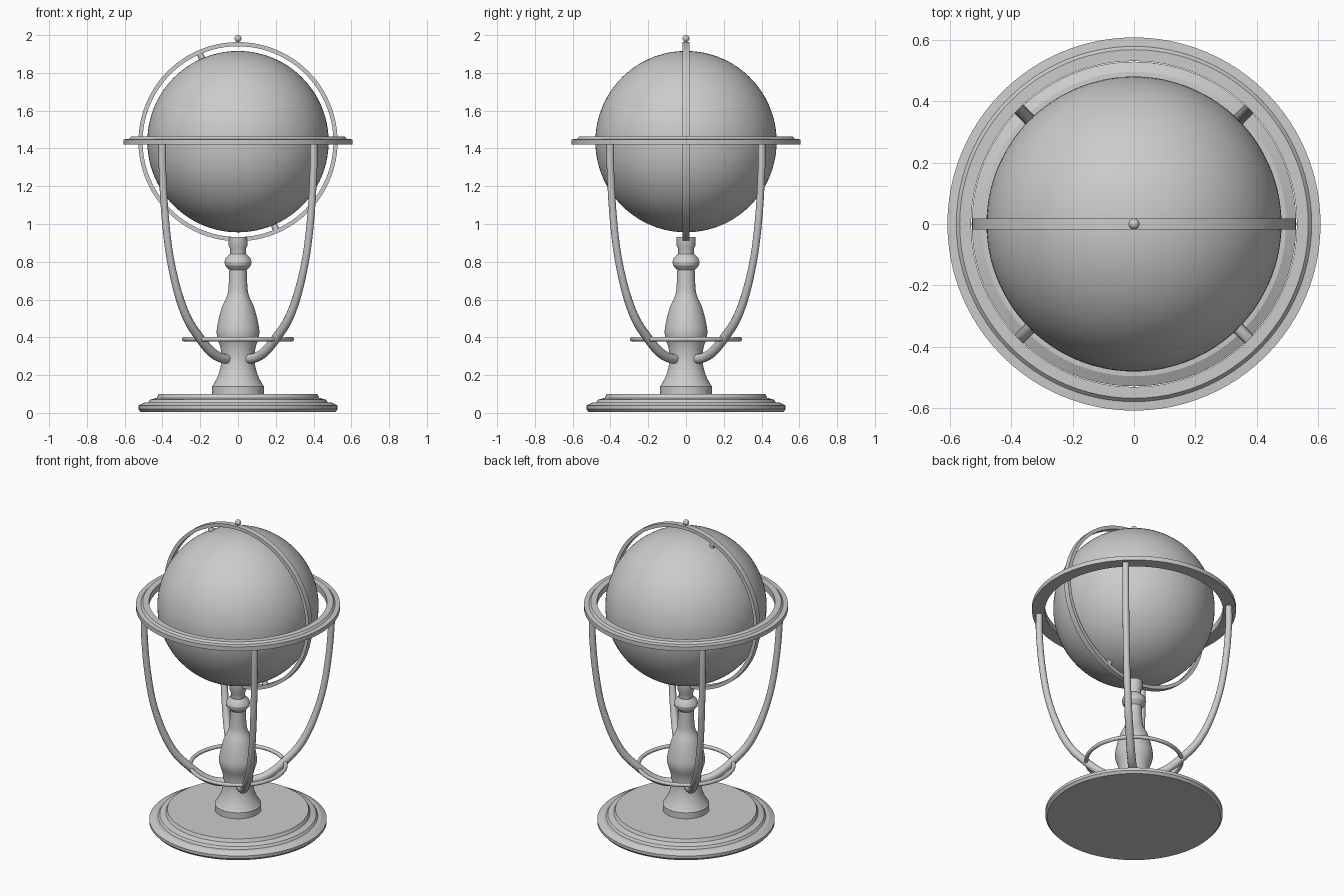
import bpy, math
from mathutils import Vector

old = bpy.data.objects.get("Cube")
if old:
    bpy.data.objects.remove(old, do_unlink=True)

grey = bpy.data.materials.new("plain grey")
grey.use_nodes = True
colour = (0.6, 0.6, 0.6, 1)
grey.diffuse_color = colour
grey.node_tree.nodes["Principled BSDF"].inputs["Base Color"].default_value = colour

CENTRE = 1.436  # height of the globe's middle


def finish(obj, name, angle=30):
    obj.name = name
    obj.data.materials.clear()
    obj.data.materials.append(grey)
    bpy.ops.object.select_all(action='DESELECT')
    obj.select_set(True)
    bpy.context.view_layer.objects.active = obj
    bpy.ops.object.shade_smooth_by_angle(angle=math.radians(angle))
    return obj


def lathe(name, profile, closed=False, sides=96, angle=30):
    """Spin (radius, height) points, listed bottom to top on the outside, about z."""
    verts, faces = [], []
    n = len(profile)
    for i in range(sides):
        a = math.tau * i / sides
        verts += [(r * math.cos(a), r * math.sin(a), z) for r, z in profile]
    for i in range(sides):
        p, q = i * n, (i + 1) % sides * n
        for k in range(n if closed else n - 1):
            m = (k + 1) % n
            faces.append((p + k, q + k, q + m, p + m))
    if not closed:
        faces.append([i * n for i in reversed(range(sides))])
        faces.append([i * n + n - 1 for i in range(sides)])
    mesh = bpy.data.meshes.new(name)
    mesh.from_pydata(verts, [], faces)
    obj = bpy.data.objects.new(name, mesh)
    bpy.context.collection.objects.link(obj)
    return finish(obj, name, angle)


def ball(name, radius, place, segments=24):
    bpy.ops.mesh.primitive_uv_sphere_add(
        radius=radius, location=place, segments=segments, ring_count=segments // 2)
    return finish(bpy.context.object, name)


def smooth_path(points, steps=8):
    """Catmull-Rom curve through the points."""
    p = [Vector(v) for v in points]
    p = [2 * p[0] - p[1]] + p + [2 * p[-1] - p[-2]]
    out = []
    for a, b, c, d in zip(p, p[1:], p[2:], p[3:]):
        for s in range(steps):
            t = s / steps
            out.append(0.5 * (2 * b + (c - a) * t + (2 * a - 5 * b + 4 * c - d) * t ** 2
                              + (3 * b - a - 3 * c + d) * t ** 3))
    return out + [p[-2]]


# stepped round base
lathe("base", [(0.515, 0.005), (0.528, 0.02), (0.528, 0.038), (0.495, 0.055),
               (0.475, 0.056), (0.465, 0.07), (0.43, 0.08), (0.42, 0.1)], angle=20)

# turned pedestal: foot, vase, neck, collar and socket
lathe("pedestal_foot", [(0.138, 0.095), (0.138, 0.14), (0.13, 0.15)])
vase = [(0.13, 0.15), (0.105, 0.2), (0.088, 0.27), (0.092, 0.34), (0.112, 0.41),
        (0.108, 0.47), (0.085, 0.56), (0.058, 0.62), (0.05, 0.67), (0.046, 0.76)]
lathe("pedestal_vase", [tuple(v) for v in smooth_path(vase, 4)])
lathe("pedestal_collar", [(0.046, 0.755), (0.068, 0.78), (0.072, 0.8),
                          (0.065, 0.82), (0.045, 0.84)])
lathe("pedestal_socket", [(0.042, 0.835), (0.042, 0.87), (0.05, 0.885), (0.05, 0.93)])

# brace ring joining the legs
bpy.ops.mesh.primitive_torus_add(major_radius=0.284, minor_radius=0.012,
                                 major_segments=96, minor_segments=16,
                                 location=(0, 0, 0.39))
finish(bpy.context.object, "brace_ring", 60)

# four bent legs on the diagonals
leg_shape = [(0.08, 0.285), (0.14, 0.295), (0.21, 0.33), (0.29, 0.4), (0.38, 0.5),
             (0.455, 0.65), (0.515, 0.85), (0.55, 1.08), (0.566, 1.3), (0.566, 1.425)]
for i, side in enumerate(("back_left", "back_right", "front_right", "front_left")):
    a = math.radians(45 + 90 * i)
    path = smooth_path([(r * math.cos(a), r * math.sin(a), z) for r, z in leg_shape], 6)
    curve = bpy.data.curves.new("leg", 'CURVE')
    curve.dimensions = '3D'
    curve.bevel_depth = 0.02
    curve.bevel_resolution = 4
    curve.use_fill_caps = True
    spline = curve.splines.new('POLY')
    spline.points.add(len(path) - 1)
    for point, v in zip(spline.points, path):
        point.co = (*v, 1)
        point.radius = 1.45 - 0.45 * min(1, v.z / 0.8)
    leg = bpy.data.objects.new("leg", curve)
    bpy.context.collection.objects.link(leg)
    bpy.ops.object.select_all(action='DESELECT')
    leg.select_set(True)
    bpy.context.view_layer.objects.active = leg
    bpy.ops.object.convert(target='MESH')
    finish(bpy.context.object, side + "_leg", 50)

# flat horizon ring with a raised inner step
lathe("horizon_ring", [(0.53, 1.42), (0.607, 1.42), (0.607, 1.448), (0.578, 1.45),
                       (0.567, 1.462), (0.53, 1.462)], closed=True, angle=20)

# upright meridian ring around the globe
meridian = lathe("meridian_ring", [(0.505, -0.018), (0.527, -0.018),
                                   (0.527, 0.018), (0.505, 0.018)], closed=True)
meridian.rotation_euler.x = math.pi / 2
meridian.location.z = CENTRE
ball("top_finial", 0.018, (0, 0, 1.982))

# globe and its tilted axle pins
globe = ball("globe", 0.48, (0, 0, CENTRE), 96)
tilt = math.radians(-23.4)
globe.rotation_euler.y = tilt
axis = Vector((math.sin(tilt), 0, math.cos(tilt)))
for sign, name in ((1, "north_pin"), (-1, "south_pin")):
    bpy.ops.mesh.primitive_cylinder_add(
        radius=0.017, depth=0.04, vertices=24, rotation=(0, tilt, 0),
        location=Vector((0, 0, CENTRE)) + axis * sign * 0.492)
    finish(bpy.context.object, name)
